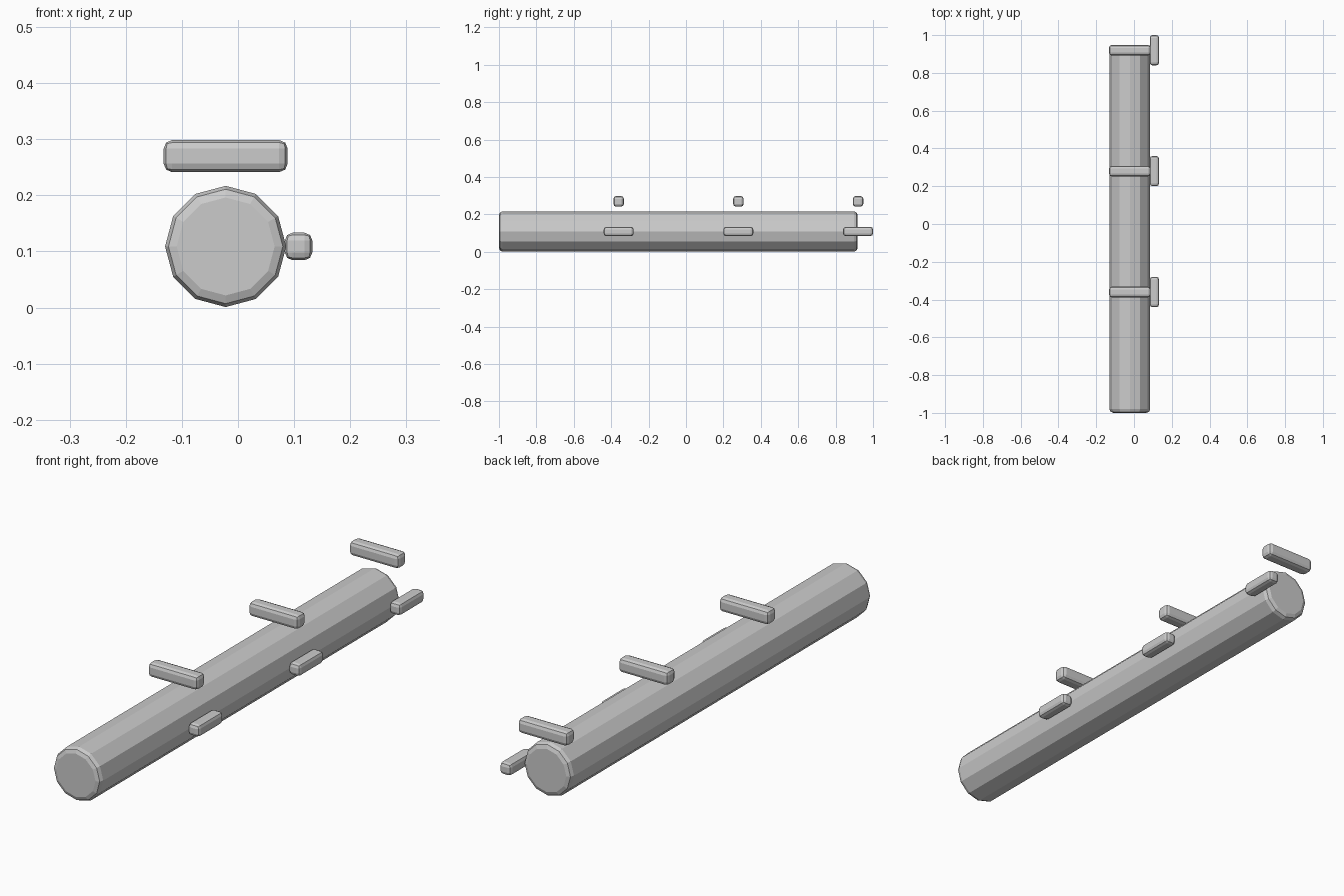
import bpy
import math

if "Cube" in bpy.data.objects:
    bpy.data.objects.remove(bpy.data.objects["Cube"])


def finish(obj, name, bevel):
    # Chamfered, flat-shaded part
    obj.name = name
    mod = obj.modifiers.new("edge_bevel", 'BEVEL')
    mod.width = bevel
    mod.segments = 2
    mod.limit_method = 'ANGLE'
    mod.angle_limit = math.radians(40)
    return obj


def block(name, center, size, bevel):
    bpy.ops.mesh.primitive_cube_add(size=1, location=center)
    obj = bpy.context.object
    obj.scale = size
    bpy.ops.object.transform_apply(location=False, rotation=False, scale=True)
    return finish(obj, name, bevel)


# Long twelve-sided main tube lying along y
Y0, Y1, R, CX = -1.0, 0.918, 0.108, -0.022
bpy.ops.mesh.primitive_cylinder_add(
    vertices=12, radius=R, depth=Y1 - Y0,
    location=(CX, (Y0 + Y1) / 2, 0.109), rotation=(math.pi / 2, 0, 0))
bpy.ops.object.transform_apply(location=False, rotation=True, scale=True)
finish(bpy.context.object, "main_tube", 0.02)

# Three stations, each with a crossbar above and a tab on the right side
for i, y in enumerate((-0.36, 0.28, 0.92)):
    block(f"top_crossbar_{i + 1}", (CX, y, 0.27), (0.221, 0.056, 0.057), 0.015)
    block(f"side_tab_{i + 1}", (0.108, y, 0.109), (0.049, 0.16, 0.049), 0.014)
